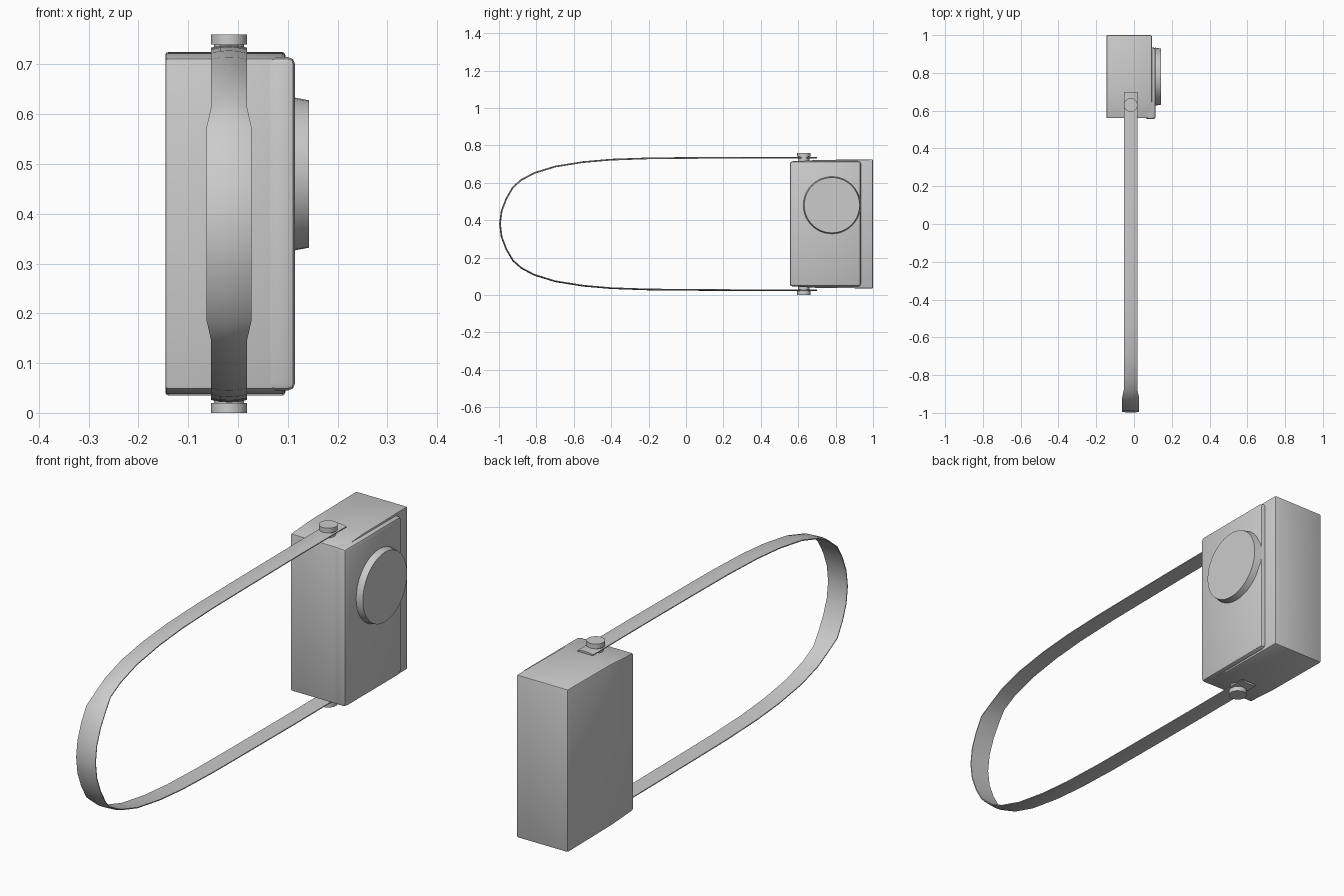
import bpy, bmesh, math
from mathutils import Vector, Matrix

cube = bpy.data.objects.get("Cube")
if cube:
    bpy.data.objects.remove(cube, do_unlink=True)

grey = bpy.data.materials.new("plain_grey")
grey.use_nodes = True
colour = (0.6, 0.6, 0.6, 1)
grey.diffuse_color = colour
grey.node_tree.nodes["Principled BSDF"].inputs["Base Color"].default_value = colour

STRAP_X, MID_Z, PIN_Y = -0.018, 0.38, 0.63


def finish(name, bm, angle=35, bevel=0):
    bmesh.ops.recalc_face_normals(bm, faces=bm.faces)
    mesh = bpy.data.meshes.new(name)
    bm.to_mesh(mesh)
    bm.free()
    mesh.materials.append(grey)
    ob = bpy.data.objects.new(name, mesh)
    bpy.context.collection.objects.link(ob)
    bpy.ops.object.select_all(action="DESELECT")
    ob.select_set(True)
    bpy.context.view_layer.objects.active = ob
    if bevel:
        mod = ob.modifiers.new("soft_edges", "BEVEL")
        mod.width, mod.segments, mod.limit_method = bevel, 2, "ANGLE"
        mod.angle_limit = math.radians(30)
        bpy.ops.object.modifier_apply(modifier=mod.name)
    bpy.ops.object.shade_smooth_by_angle(angle=math.radians(angle))
    return ob


def extrude_x(name, profile, x0, x1, bevel):
    """Extrude a (y, z) outline along x."""
    bm = bmesh.new()
    face = bm.faces.new([bm.verts.new((x0, y, z)) for y, z in profile])
    out = bmesh.ops.extrude_face_region(bm, geom=[face])
    verts = [v for v in out["geom"] if isinstance(v, bmesh.types.BMVert)]
    bmesh.ops.translate(bm, verts=verts, vec=(x1 - x0, 0, 0))
    return finish(name, bm, bevel=bevel)


def disc(name, centre, r1, r2, depth, axis="Z", sides=32):
    bm = bmesh.new()
    turn = Matrix.Rotation(math.pi / 2, 4, "Y") if axis == "X" else Matrix()
    bmesh.ops.create_cone(bm, cap_ends=True, segments=sides, radius1=r1, radius2=r2,
                          depth=depth, matrix=Matrix.Translation(centre) @ turn)
    return finish(name, bm)


# Main case, with top and bottom falling away slightly toward the front
half = [(0.56, 0.333), (0.70, 0.342), (1.0, 0.345)]
outline = [(y, MID_Z + h) for y, h in half] + [(y, MID_Z - h) for y, h in reversed(half)]
extrude_x("case_body", outline, -0.146, 0.095, 0.006)

# Raised side cover that stops short of the back
cover = [(0.555, 0.045), (0.935, 0.045), (0.935, 0.715), (0.555, 0.715)]
extrude_x("side_cover", cover, 0.06, 0.115, 0.015)

# Round dial on the cover
disc("dial", (0.127, 0.78, 0.48), 0.154, 0.148, 0.032, "X", 40)

# Strap: a thin domed section swept round a mirrored loop
upper = [(0.70, 0.354), (0.35, 0.354), (0.0, 0.352), (-0.2, 0.35), (-0.4, 0.343),
         (-0.55, 0.33), (-0.7, 0.306), (-0.81, 0.272), (-0.88, 0.235), (-0.925, 0.195),
         (-0.96, 0.135), (-0.985, 0.07)]
path = [Vector((0, y, MID_Z + h)) for y, h in upper]
path += [Vector((0, -0.994, MID_Z))]
path += [Vector((0, y, MID_Z - h)) for y, h in reversed(upper)]
bm = bmesh.new()
rings = []
for i, p in enumerate(path):
    tangent = (path[min(i + 1, len(path) - 1)] - path[max(i - 1, 0)]).normalized()
    normal = Vector((1, 0, 0)).cross(tangent)
    if normal.dot(p - Vector((0, 0.2, MID_Z))) < 0:
        normal.negate()
    wide = p.y < -0.9
    w = 0.045 if wide else 0.036
    section = [(-w, -0.004), (-w, 0), (-w / 2, 0.004), (0, 0.005),
               (w / 2, 0.004), (w, 0), (w, -0.004)]
    rings.append([bm.verts.new(p + Vector((STRAP_X + a, 0, 0)) + normal * b)
                  for a, b in section])
for r, s in zip(rings, rings[1:]):
    for k in range(len(r)):
        n = (k + 1) % len(r)
        bm.faces.new((r[k], r[n], s[n], s[k]))
bm.faces.new(rings[0])
bm.faces.new(rings[-1])
finish("strap", bm, 40)

# Pins that hold the strap ends, one above and one below
for name, side in (("upper_pin", 1), ("lower_pin", -1)):
    disc(name + "_head", (STRAP_X, PIN_Y, MID_Z + side * 0.37), 0.036, 0.036, 0.02)
    disc(name + "_neck", (STRAP_X, PIN_Y, MID_Z + side * 0.347), 0.03, 0.03, 0.03)
